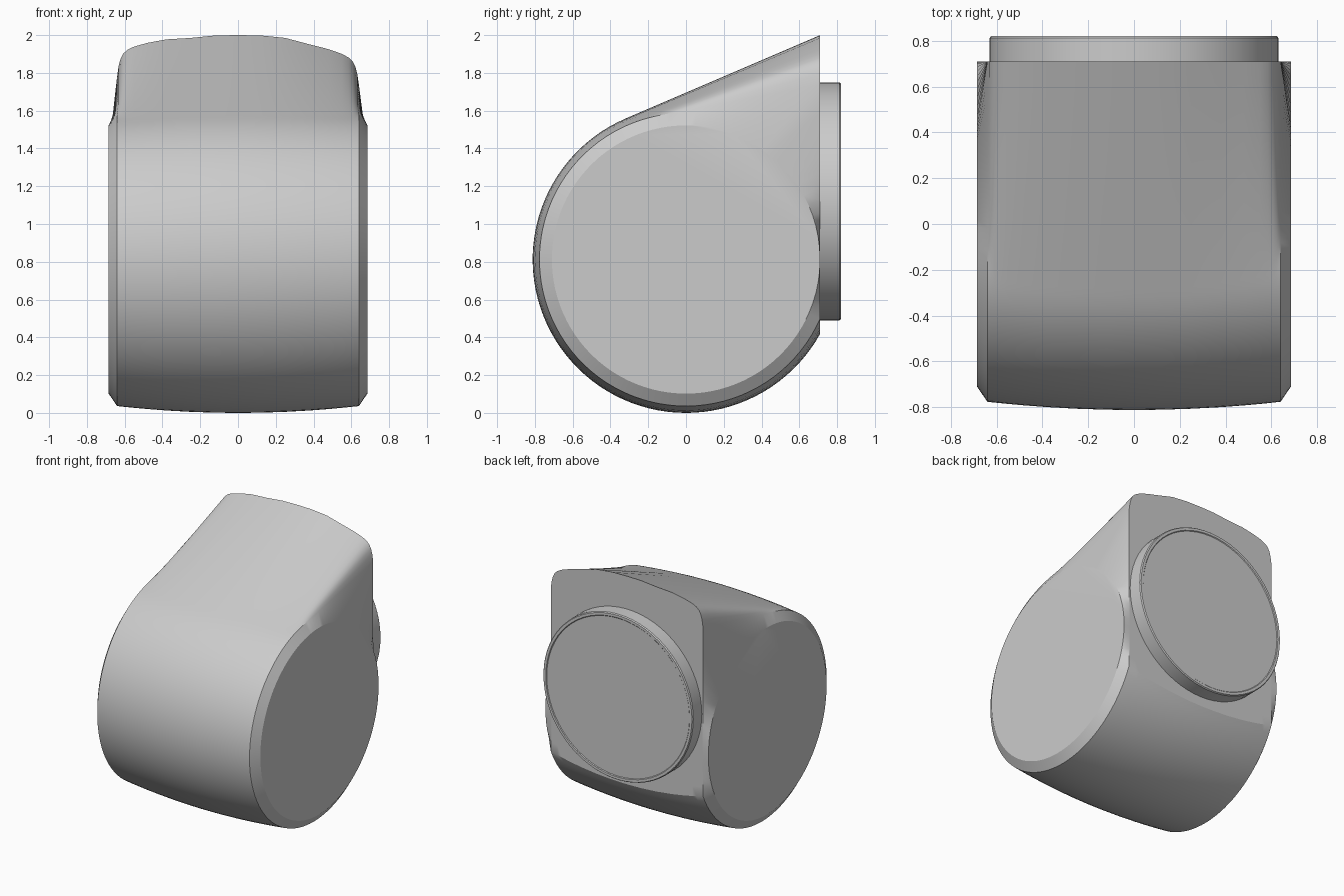
import bpy, bmesh
from math import radians, sin, cos, acos, atan2, hypot, pi

cube = bpy.data.objects.get("Cube")
if cube:
    bpy.data.objects.remove(cube, do_unlink=True)

grey = bpy.data.materials.new("plain grey")
grey.use_nodes = True
grey.diffuse_color = (0.6, 0.6, 0.6, 1)
grey.node_tree.nodes["Principled BSDF"].inputs["Base Color"].default_value = grey.diffuse_color

AXIS_Z = 0.812     # height of the drum axis
BACK = 0.71        # y of the flat back plate
EDGE = 0.64        # half width at the shoulder


def finish(bm, name, angle):
    bmesh.ops.recalc_face_normals(bm, faces=bm.faces)
    mesh = bpy.data.meshes.new(name)
    bm.to_mesh(mesh)
    bm.free()
    mesh.materials.append(grey)
    obj = bpy.data.objects.new(name, mesh)
    bpy.context.collection.objects.link(obj)
    bpy.ops.object.select_all(action='DESELECT')
    obj.select_set(True)
    bpy.context.view_layer.objects.active = obj
    bpy.ops.object.shade_smooth_by_angle(angle=radians(angle))


def loft(bm, rings):
    for a, b in zip(rings, rings[1:]):
        for i in range(len(a)):
            j = (i + 1) % len(a)
            bm.faces.new((a[i], a[j], b[j], b[i]))
    bm.faces.new(rings[0])
    bm.faces.new(rings[-1])


def spread(a, b, n):
    return [a + (b - a) * i / n for i in range(n)]


def teardrop(radius, top):
    """Polar outline: drum arc, flat back, and a tangent roof up to the peak."""
    low = -acos(BACK / radius)
    rise = top - AXIS_Z
    peak = atan2(rise, BACK)
    tangent = peak + acos(radius / hypot(BACK, rise))
    pts = [(t, BACK / cos(t)) for t in spread(low, peak, 16)]
    pts += [(t, radius / cos(t - tangent)) for t in spread(peak, tangent, 20)]
    pts += [(t, radius) for t in spread(tangent, low + 2 * pi, 64)]
    return pts


# Drum with hood: crowned sections across the width, closed by round side discs
half = [(0.12, 1.998), (0.25, 1.985), (0.38, 1.964), (0.48, 1.942), (0.55, 1.92),
        (0.585, 1.902), (0.608, 1.88), (0.622, 1.852), (0.632, 1.815), (EDGE, 1.76)]
tops = [(-x, z) for x, z in reversed(half)] + [(0, 2.0)] + half
bm = bmesh.new()
rings = []
for x, top in tops:
    radius = AXIS_Z - 0.036 * (x / EDGE) ** 2
    skew = 0.035 * x if abs(x) > 0.3 else 0
    outline = teardrop(radius, top - skew)
    ring = [bm.verts.new((x, r * cos(t), AXIS_Z + r * sin(t))) for t, r in outline]
    if abs(x) == EDGE:
        disc = [bm.verts.new((0.685 if x > 0 else -0.685, 0.71 * cos(t),
                              AXIS_Z + 0.71 * sin(t))) for t, r in outline]
        rings += [disc, ring] if x < 0 else [ring, disc]
    else:
        rings.append(ring)
loft(bm, rings)
finish(bm, "drum_and_hood", 27)

# Round collar on the back plate, with a fine rim around its flat cap
bm = bmesh.new()
rings = []
for radius, y in [(0.63, 0.68), (0.63, 0.812), (0.624, 0.82), (0.605, 0.82), (0.6, 0.815)]:
    rings.append([bm.verts.new((radius * cos(2 * pi * i / 64), y,
                                1.12 + radius * sin(2 * pi * i / 64))) for i in range(64)])
loft(bm, rings)
finish(bm, "back_collar", 30)
